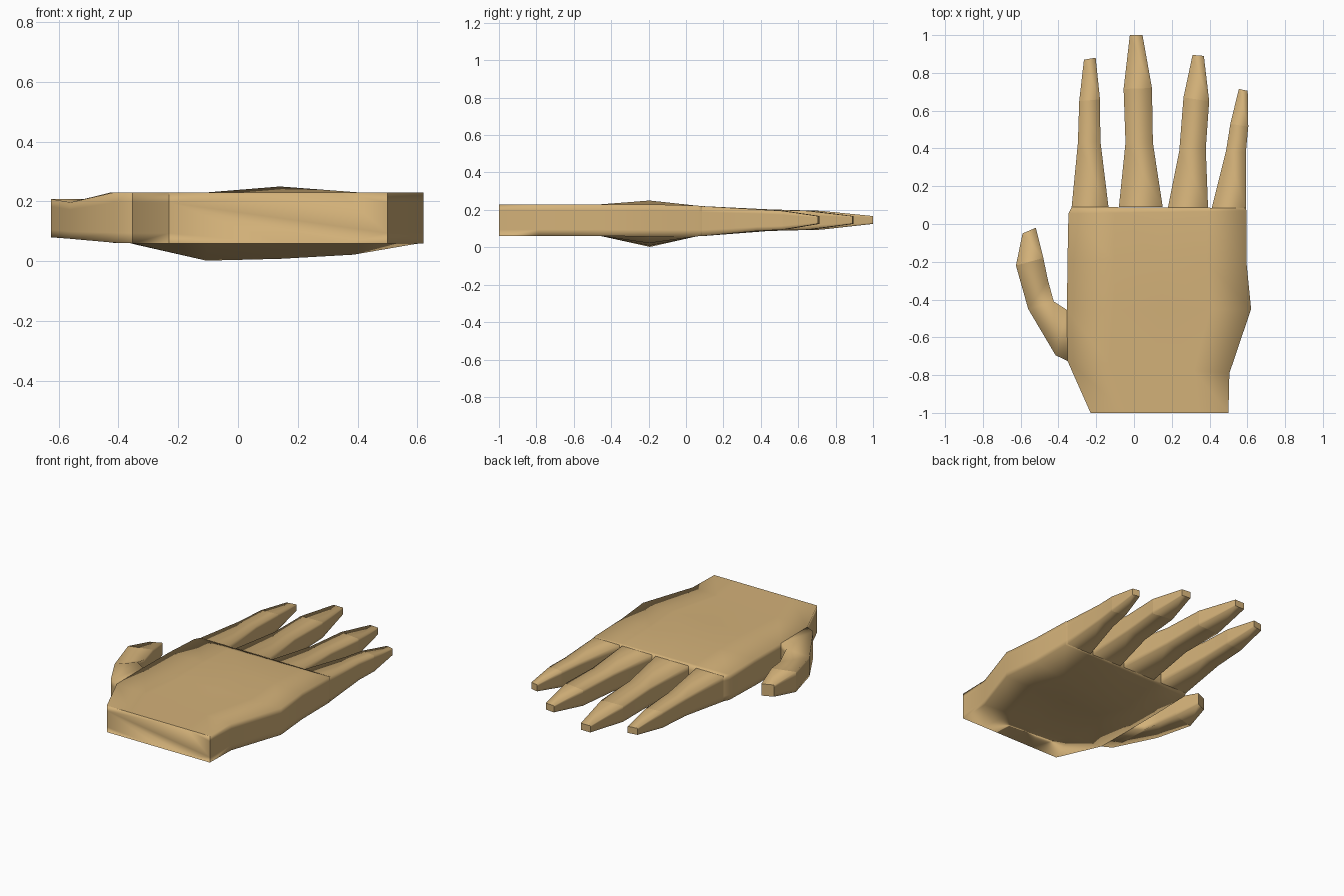
import bpy, bmesh

if "Cube" in bpy.data.objects:
    bpy.data.objects.remove(bpy.data.objects["Cube"])

skin = bpy.data.materials.new("tan skin")
skin.diffuse_color = (0.65, 0.44, 0.19, 1)
skin.use_nodes = True
skin.node_tree.nodes["Principled BSDF"].inputs["Base Color"].default_value = skin.diffuse_color
RIM = 0.2  # support loops near the top and bottom edges, as a share of the height


def loft(name, stations, fracs=(), start_cap=False, end_cap=True, creases=()):
    """Skin box-like sections. Station: left xy, right xy, bottom z, top z
    and optional lists of bottom and top bulges at the inner columns."""
    bm = bmesh.new()
    rings = []
    for st in stations:
        (lx, ly), (rx, ry), zb, zt = st[:4]
        low, high = st[4:] if len(st) > 4 else ([0] * len(fracs), [0] * len(fracs))
        h = (zt - zb) * RIM

        def at(f, z):
            return bm.verts.new((lx + (rx - lx) * f, ly + (ry - ly) * f, z))

        ring = [at(0, zb)]
        ring += [at(f, zb + d) for f, d in zip(fracs, low)]
        ring += [at(1, z) for z in (zb, zb + h, zt - h, zt)]
        ring += [at(f, zt + d) for f, d in reversed(list(zip(fracs, high)))]
        ring += [at(0, z) for z in (zt, zt - h, zb + h)]
        rings.append(ring)
    n = len(rings[0])
    for a, b in zip(rings, rings[1:]):
        for i in range(n):
            j = (i + 1) % n
            bm.faces.new((a[i], a[j], b[j], b[i]))
    # sharp creases across the joints
    for c in creases:
        for i in range(n):
            e = bm.edges.get((rings[c][i], rings[c][(i + 1) % n]))
            e.smooth = False
    # end faces, inset so the shading stays tight
    caps = []
    if start_cap:
        caps.append(bm.faces.new(list(reversed(rings[0]))))
    if end_cap:
        caps.append(bm.faces.new(rings[-1]))
    for cap in caps:
        for e in cap.edges:
            if not start_cap or abs(e.verts[0].co.z - e.verts[1].co.z) > 0.02:
                e.smooth = False
    if start_cap:
        bmesh.ops.inset_individual(bm, faces=caps[:1], thickness=0.03)
    bmesh.ops.recalc_face_normals(bm, faces=bm.faces[:])
    # open lofts have no inside, so check the direction on a top face
    top = max(bm.faces, key=lambda f: f.calc_center_median().z)
    if top.normal.z < 0:
        bmesh.ops.reverse_faces(bm, faces=bm.faces[:])
    for f in bm.faces:
        f.smooth = True
    me = bpy.data.meshes.new(name)
    bm.to_mesh(me)
    bm.free()
    me.materials.append(skin)
    ob = bpy.data.objects.new(name, me)
    bpy.context.collection.objects.link(ob)
    return ob


# palm, from the wrist to the knuckles
loft("palm", [
    ((-0.23, -1.0), (0.50, -1.0), 0.06, 0.23),
    ((-0.352, -0.725), (0.505, -0.79), 0.06, 0.23),
    ((-0.355, -0.455), (0.62, -0.45), 0.06, 0.23),
    ((-0.352, -0.19), (0.595, -0.20), 0.058, 0.23, [-0.056, -0.05, -0.036], [0, 0.02, 0]),
    ((-0.347, 0.055), (0.595, 0.07), 0.06, 0.222),
    ((-0.33, 0.09), (0.592, 0.085), 0.06, 0.22),
], fracs=(0.26, 0.52, 0.78), start_cap=True)

# fingers: left and right outline from knuckle to tip
heights = [(0.06, 0.22), (0.087, 0.203), (0.094, 0.195), (0.125, 0.167)]
fingers = {
    "index_finger": ([(-0.33, 0.09), (-0.297, 0.43), (-0.29, 0.65), (-0.265, 0.87)],
                     [(-0.135, 0.09), (-0.178, 0.44), (-0.18, 0.66), (-0.203, 0.88)]),
    "middle_finger": ([(-0.08, 0.09), (-0.045, 0.43), (-0.055, 0.715), (-0.022, 1.0)],
                      [(0.152, 0.09), (0.10, 0.43), (0.095, 0.72), (0.045, 1.0)]),
    "ring_finger": ([(0.18, 0.088), (0.24, 0.39), (0.262, 0.67), (0.31, 0.895)],
                    [(0.392, 0.086), (0.38, 0.40), (0.398, 0.65), (0.37, 0.89)]),
    "little_finger": ([(0.412, 0.086), (0.487, 0.385), (0.51, 0.53), (0.555, 0.715)],
                      [(0.592, 0.085), (0.592, 0.38), (0.605, 0.515), (0.602, 0.705)]),
}
for name, (left, right) in fingers.items():
    loft(name, [(l, r, *z) for l, r, z in zip(left, right, heights)], creases=(2,))

# thumb, bending forward from the side of the palm
loft("thumb", [
    ((-0.352, -0.725), (-0.355, -0.455), 0.06, 0.23),
    ((-0.415, -0.695), (-0.425, -0.41), 0.062, 0.23),
    ((-0.56, -0.45), (-0.455, -0.30), 0.075, 0.197),
    ((-0.625, -0.22), (-0.48, -0.18), 0.08, 0.208),
    ((-0.59, -0.05), (-0.52, -0.02), 0.105, 0.18),
], creases=(3,))
